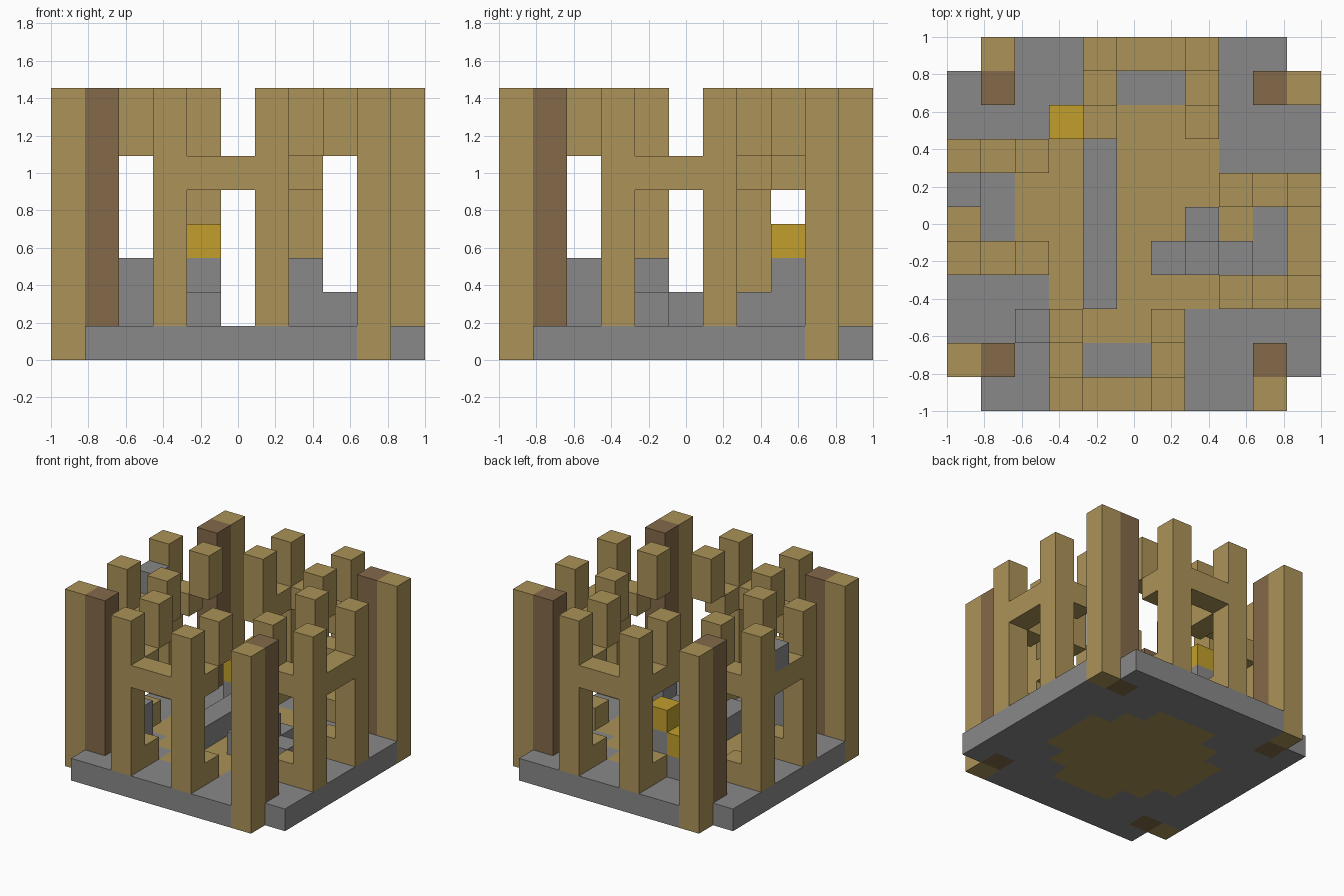
import bpy, bmesh
from mathutils import Vector

old = bpy.data.objects.get("Cube")
if old:
    bpy.data.objects.remove(old, do_unlink=True)

N = 11            # blocks along each side
S = 2 / N         # block size


def material(name, rgb):
    m = bpy.data.materials.new(name)
    m.use_nodes = True
    m.diffuse_color = (*rgb, 1)
    m.node_tree.nodes["Principled BSDF"].inputs["Base Color"].default_value = (*rgb, 1)
    return m


tan = material("tan timber", (0.41, 0.29, 0.097))
grey = material("grey stone", (0.255, 0.248, 0.25))
brown = material("brown timber", (0.23, 0.143, 0.068))
gold = material("gold", (0.54, 0.345, 0.027))

parts = {}        # part name -> (material, cells)
occupied = set()


def fill(name, mat, xs, ys, zs):
    """Claim every free block in the given ranges for a part."""
    cells = parts.setdefault(name, (mat, set()))[1]
    for x in xs:
        for y in ys:
            for z in zs:
                if (x, y, z) not in occupied:
                    occupied.add((x, y, z))
                    cells.add((x, y, z))


def four(name, mat, x, y, zs):
    """Repeat one stack of blocks on all four sides by quarter turns."""
    for side in ("front", "left", "back", "right"):
        fill(f"{side}_{name}", mat, [x], [y], zs)
        x, y = N - 1 - y, x


# Corner pillars: a tan post beside a brown core
four("pillar_post", tan, 9, 0, range(8))
four("pillar_core", brown, 9, 1, range(8))

# Wall frames: two posts, a cross beam, feet, brackets and hanging stubs
for label, x in (("first", 3), ("second", 6)):
    four(label + "_post", tan, x, 0, range(1, 8))
    four(label + "_foot", tan, x, 1, [1])
    four(label + "_bracket", tan, x, 1, [5])
    four(label + "_stub", tan, x, 2, [6, 7])
for x in (4, 5):
    four("cross_beam", tan, x, 0, [5])
fill("back_stub_base", tan, [4], [8], [5])

# Round timber floor let into the stone base
fill("floor", tan, range(3, 8), range(3, 8), [0])
fill("floor", tan, range(4, 7), range(2, 9), [0])
fill("floor", tan, range(2, 9), range(4, 7), [0])
fill("base", grey, range(1, 10), range(N), [0])
fill("base", grey, range(N), range(1, 10), [0])

# Low stone remains inside
fill("long_wall", grey, [4], range(3, 9), [1])
fill("long_wall", grey, [4], [8], [2])
fill("short_wall", grey, range(6, 9), [4], [1])
fill("short_wall", grey, [7], [4], [2])
fill("short_wall", grey, [7], [5], [1])
fill("corner_stone", grey, [2], [2], [1, 2])
fill("beam_stone", grey, [0], [6], [6])

# Gold blocks on their stone footing
fill("gold_blocks", gold, [4], [8], [3])
fill("gold_blocks", gold, [3], [8], [2])
fill("gold_footing", grey, [3], [8], [1])


def build(name, mat, cells):
    """Make a mesh from the exposed block faces of one part."""
    bm = bmesh.new()
    for cell in cells:
        c = Vector(cell)
        for axis in range(3):
            for sign in (-1, 1):
                n = Vector((0, 0, 0))
                n[axis] = sign
                if tuple(int(v) for v in c + n) in occupied:
                    continue
                u, v = Vector((0, 0, 0)), Vector((0, 0, 0))
                u[(axis + 1) % 3] = 0.5
                v[(axis + 2) % 3] = 0.5 * sign
                mid = c + n * 0.5
                ring = (mid - u - v, mid + u - v, mid + u + v, mid - u + v)
                bm.faces.new([bm.verts.new(
                    ((p.x - 5) * S, (p.y - 5) * S, (p.z + 0.5) * S)) for p in ring])
    bmesh.ops.remove_doubles(bm, verts=bm.verts, dist=0.001)
    bmesh.ops.dissolve_limit(bm, angle_limit=0.01, verts=bm.verts, edges=bm.edges)
    mesh = bpy.data.meshes.new(name)
    bm.to_mesh(mesh)
    bm.free()
    mesh.materials.append(mat)
    bpy.context.collection.objects.link(bpy.data.objects.new(name, mesh))


for name, (mat, cells) in parts.items():
    if cells:
        build(name, mat, cells)
